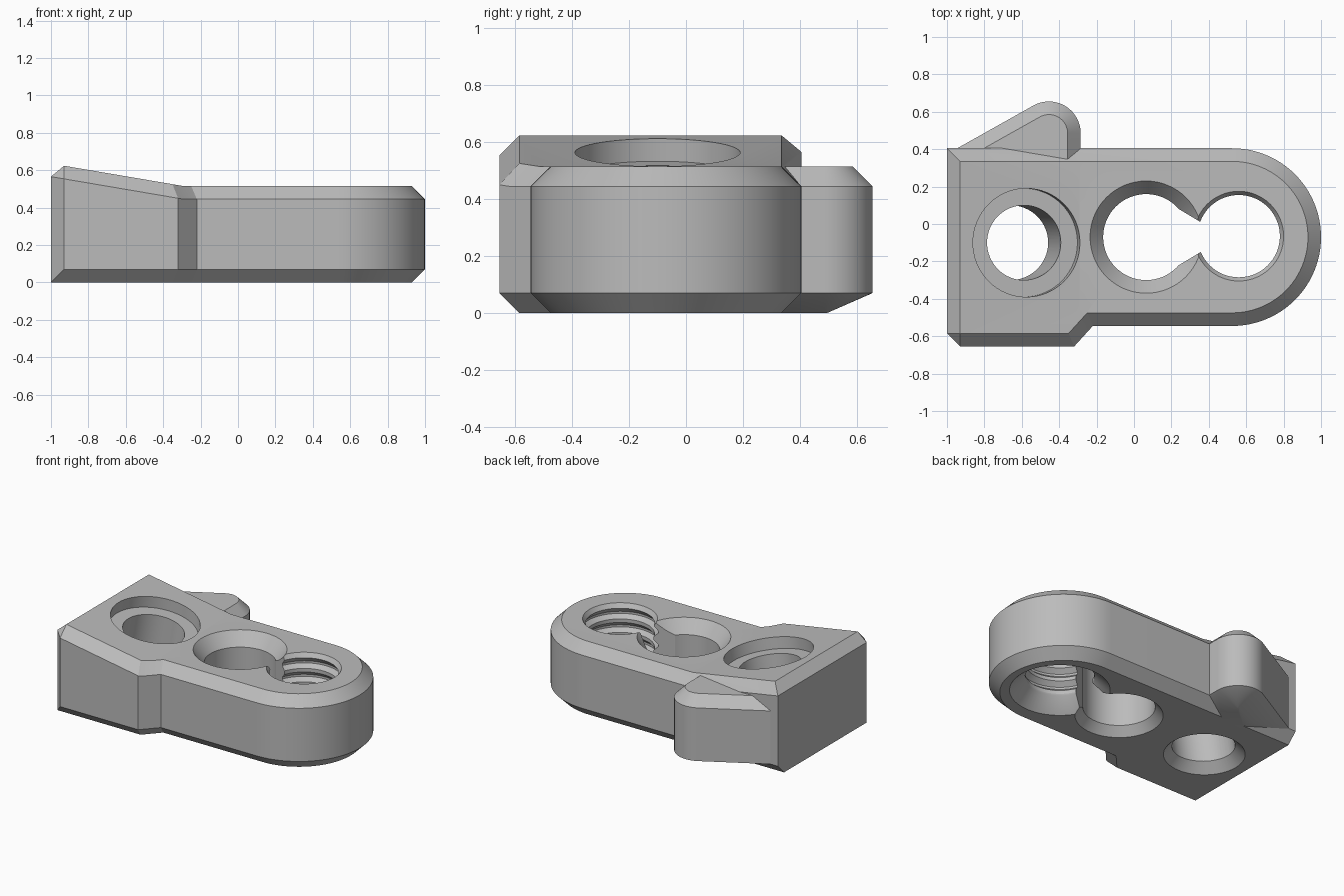
import bpy, bmesh, math

if "Cube" in bpy.data.objects:
    bpy.data.objects.remove(bpy.data.objects["Cube"], do_unlink=True)

grey = bpy.data.materials.new("satin_grey")
grey.use_nodes = True
grey.diffuse_color = (0.5, 0.5, 0.5, 1)
grey.node_tree.nodes["Principled BSDF"].inputs["Base Color"].default_value = (0.5, 0.5, 0.5, 1)

CHAMFER = 0.07
TOP = 0.515
BREAK_X, SLOPE = -0.29, 0.17


def loft(name, rings, reshape=None):
    """Solid skinned through rings of equal point count, capped at both ends."""
    bm = bmesh.new()
    loops = [[bm.verts.new(p) for p in ring] for ring in rings]
    for a, b in zip(loops, loops[1:]):
        n = len(a)
        for i in range(n):
            j = (i + 1) % n
            bm.faces.new((a[i], a[j], b[j], b[i]))
    bm.faces.new(loops[0])
    bm.faces.new(loops[-1])
    bmesh.ops.remove_doubles(bm, verts=bm.verts, dist=1e-5)
    if reshape:
        reshape(bm)
    bmesh.ops.recalc_face_normals(bm, faces=bm.faces)
    mesh = bpy.data.meshes.new(name)
    bm.to_mesh(mesh)
    bm.free()
    mesh.materials.append(grey)
    obj = bpy.data.objects.new(name, mesh)
    bpy.context.collection.objects.link(obj)
    return obj


def at_height(points, z):
    return [(x, y, z) for x, y in points]


def arc(cx, cy, r, start, end, steps):
    angles = [math.radians(start + (end - start) * i / steps) for i in range(steps + 1)]
    return [(cx + r * math.cos(a), cy + r * math.sin(a)) for a in angles]


def lathe(name, profile, location, tilt=0):
    obj = loft(name, [at_height(arc(0, 0, r, 0, 354.375, 63), z) for r, z in profile])
    obj.location = location
    obj.rotation_euler.y = tilt
    return obj


def combine(target, other, operation):
    mod = target.modifiers.new("combine", "BOOLEAN")
    mod.operation, mod.solver, mod.object = operation, "EXACT", other
    bpy.context.view_layer.update()
    bpy.ops.object.select_all(action="DESELECT")
    bpy.context.view_layer.objects.active = target
    target.select_set(True)
    bpy.ops.object.modifier_apply(modifier=mod.name)
    bpy.data.objects.remove(other, do_unlink=True)


# Plate outline: wide square end, stepped neck and round end
def outline(inset, left, corner):
    front = -0.655 + inset
    neck = -0.03 if inset else 0
    pts = [(left, -0.585), (left + corner, front), (-0.32 + neck, front),
           (-0.22 + neck, -0.545 + inset)]
    pts += arc(0.525, -0.07, 0.475 - inset, -90, 90, 48)
    return pts + [(left, 0.405 - inset)]


# The top of the wide end climbs toward its outer edge
def raise_end(bm):
    bmesh.ops.bisect_plane(bm, geom=bm.verts[:] + bm.edges[:] + bm.faces[:],
                           plane_co=(BREAK_X, 0, 0), plane_no=(1, 0, 0))
    for v in bm.verts:
        if v.co.z > 0.3:
            v.co.z += max(0, BREAK_X - v.co.x) * SLOPE


outer = outline(0, -1, CHAMFER)
plate = loft("plate", [
    at_height(outline(CHAMFER, -1, 0), 0),
    at_height(outer, CHAMFER),
    at_height(outer, TOP - CHAMFER),
    at_height(outline(CHAMFER, -1 + CHAMFER, 0), TOP)], raise_end)


# Rounded side tab that tapers into the back edge
def tab_outline(r):
    cx, cy, lean = -0.455, 0.485, math.radians(29.3)
    pts = [(cx + r, 0.25)] + arc(cx, cy, r, 0, 119.3, 24)
    x, y = pts[-1]
    foot = x - (y - 0.4) / math.tan(lean)
    return pts + [(foot, 0.4), (foot, 0.25)]


tab = loft("side_tab", [
    at_height(tab_outline(0.01), 0),
    at_height(tab_outline(0.17), CHAMFER),
    at_height(tab_outline(0.17), TOP - CHAMFER),
    at_height(tab_outline(0.10), TOP)])
combine(plate, tab, "UNION")

# Tilted counterbored hole, square to the sloping top
combine(plate, lathe("bore", [(0.2, -0.8), (0.2, -0.08), (0.29, -0.08), (0.29, 0.2)],
                     (-0.575, -0.1, 0.563), math.atan(SLOPE)), "DIFFERENCE")
combine(plate, lathe("bore_relief", [(0.32, -0.06), (0.26, 0), (0.19, 0.07)],
                     (-0.667, -0.1, 0)), "DIFFERENCE")

# Plain middle hole with flared rims
combine(plate, lathe("middle_hole", [(0.34, -0.06), (0.28, 0), (0.23, 0.06), (0.23, 0.425),
                                     (0.3, TOP), (0.36, 0.59)],
                     (0.065, -0.07, 0)), "DIFFERENCE")

# Threaded hole near the round end
thread = [(0.4, -0.08), (0.32, 0), (0.225, 0.09)]
for i in range(4):
    z = 0.1 + 0.095 * i
    thread += [(0.22, z), (0.22, z + 0.025), (0.25, z + 0.05), (0.25, z + 0.065)]
thread += [(0.22, 0.485), (0.24, TOP), (0.3, 0.59)]
combine(plate, lathe("threaded_hole", thread, (0.56, -0.065, 0)), "DIFFERENCE")

# Tapered slot joining the two holes
half = [(0.1, 0.17), (0.24, 0.15), (0.36, 0.078), (0.42, 0.078)]
slot = [(x, -0.07 - w) for x, w in half] + [(x, -0.07 + w) for x, w in reversed(half)]
combine(plate, loft("slot", [at_height(slot, -0.1), at_height(slot, 0.7)]), "DIFFERENCE")

bpy.ops.object.select_all(action="DESELECT")
plate.select_set(True)
bpy.context.view_layer.objects.active = plate
bpy.ops.object.shade_smooth_by_angle(angle=math.radians(25))
